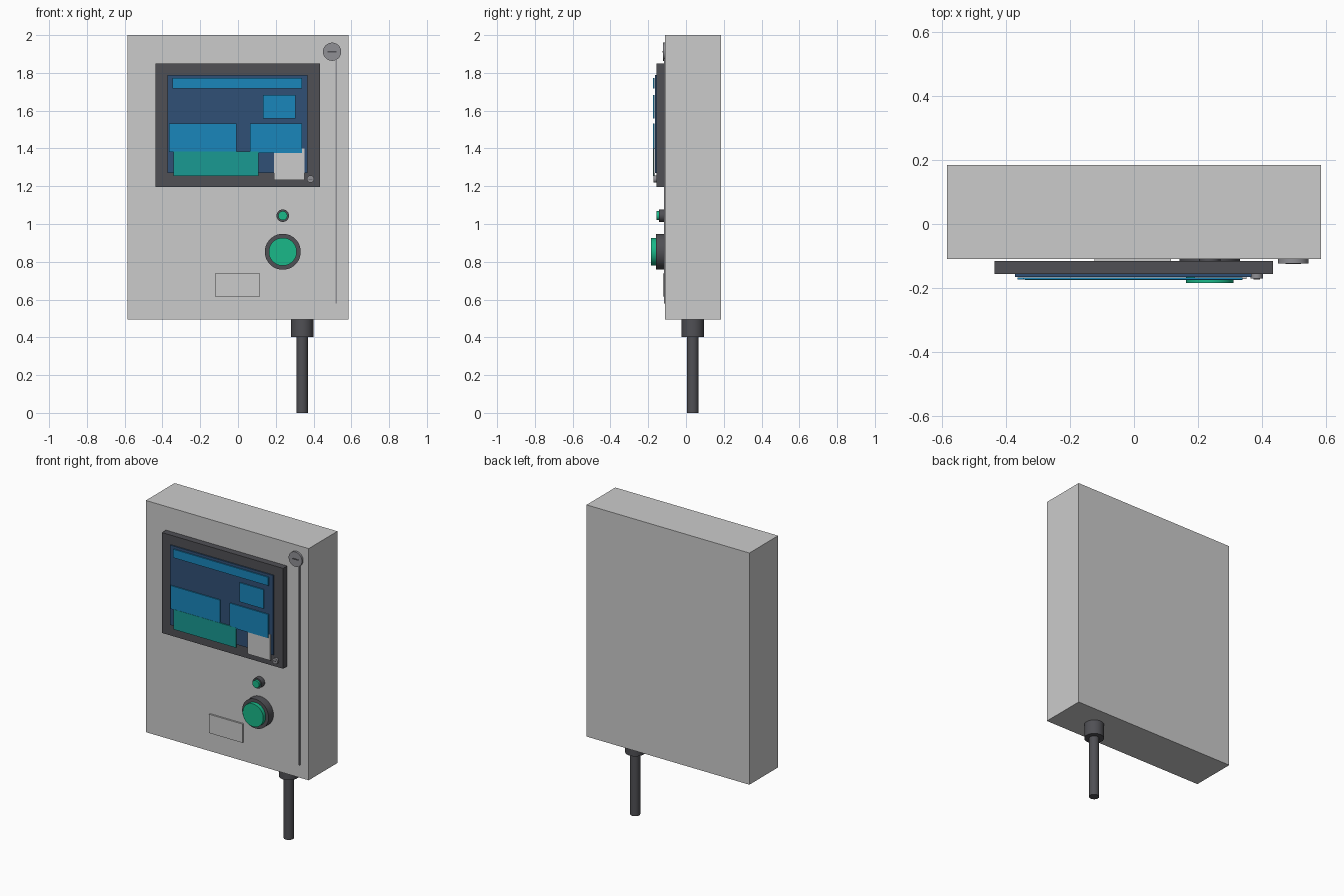
import bpy
import math

if "Cube" in bpy.data.objects:
    bpy.data.objects.remove(bpy.data.objects["Cube"])


def mat(name, r, g, b):
    m = bpy.data.materials.new(name)
    m.diffuse_color = (r, g, b, 1)
    m.use_nodes = True
    m.node_tree.nodes["Principled BSDF"].inputs["Base Color"].default_value = m.diffuse_color
    return m


LIGHT = mat("light_grey", 0.55, 0.55, 0.58)
WHITE = mat("off_white", 0.72, 0.73, 0.75)
MID = mat("mid_grey", 0.28, 0.28, 0.30)
DARK = mat("dark_grey", 0.08, 0.08, 0.09)
NAVY = mat("screen_navy", 0.03, 0.08, 0.18)
BLUE = mat("display_blue", 0.01, 0.24, 0.50)
TEAL = mat("display_teal", 0.01, 0.32, 0.29)
GREEN = mat("button_green", 0.01, 0.48, 0.25)


def box(name, x, y, z, m):
    """Box from (min, max) ranges."""
    bpy.ops.mesh.primitive_cube_add(
        size=1, location=[(a + b) / 2 for a, b in (x, y, z)])
    o = bpy.context.object
    o.name = name
    o.scale = [b - a for a, b in (x, y, z)]
    bpy.ops.object.transform_apply(location=False, rotation=False, scale=True)
    o.data.materials.append(m)
    return o


def disc(name, x, z, r, y, m, verts=48):
    """Cylinder facing the front, spanning the y range."""
    bpy.ops.mesh.primitive_cylinder_add(
        vertices=verts, radius=r, depth=y[1] - y[0],
        location=(x, (y[0] + y[1]) / 2, z), rotation=(math.pi / 2, 0, 0))
    finish(name, m)


def post(name, x, y, r, z, m):
    """Upright cylinder spanning the z range."""
    bpy.ops.mesh.primitive_cylinder_add(
        vertices=32, radius=r, depth=z[1] - z[0],
        location=(x, y, (z[0] + z[1]) / 2))
    finish(name, m)


def finish(name, m):
    o = bpy.context.object
    o.name = name
    o.data.materials.append(m)
    bpy.ops.object.shade_smooth_by_angle(angle=math.radians(30))


# Cabinet and door strip
box("cabinet", (-0.585, 0.585), (-0.110, 0.185), (0.495, 2.0), LIGHT)
box("door_seam", (0.517, 0.525), (-0.117, -0.108), (0.578, 1.88), MID)

# Display bezel and screen
box("display_bezel", (-0.437, 0.434), (-0.157, -0.115), (1.197, 1.849), DARK)
box("screen", (-0.372, 0.367), (-0.165, -0.156), (1.270, 1.788), NAVY)

# Blocks shown on the screen: name, x range, z range, front y, material
for name, x, z, front, m in (
    ("header_bar", (-0.346, 0.339), (1.717, 1.772), -0.174, BLUE),
    ("status_tile", (0.132, 0.304), (1.558, 1.682), -0.174, BLUE),
    ("left_tile", (-0.365, -0.008), (1.380, 1.531), -0.174, BLUE),
    ("right_tile", (0.063, 0.339), (1.377, 1.531), -0.175, BLUE),
    ("graph_tile", (-0.341, 0.108), (1.253, 1.383), -0.1755, TEAL),
    ("sticker", (0.190, 0.352), (1.234, 1.400), -0.172, WHITE),
):
    box(name, x, (front, front + 0.007), z, m)

# Slotted screws: bezel screw and door lock
for name, x, z, r, y in (
    ("bezel_screw", 0.384, 1.238, 0.019, (-0.171, -0.156)),
    ("door_lock", 0.498, 1.912, 0.048, (-0.123, -0.108)),
):
    disc(name, x, z, r, y, MID)
    box(name + "_slot", (x - r * 0.5, x + r * 0.5),
        (y[0] - 0.002, y[0] + 0.003), (z - r * 0.08, z + r * 0.08), DARK)

# Indicator lamp and push button
disc("lamp_ring", 0.237, 1.044, 0.033, (-0.143, -0.109), DARK)
disc("lamp_lens", 0.237, 1.044, 0.024, (-0.157, -0.142), GREEN)
disc("button_ring", 0.237, 0.853, 0.095, (-0.160, -0.109), DARK, 64)
disc("button_cap", 0.237, 0.853, 0.074, (-0.185, -0.159), GREEN, 64)

# Name plate
box("blank_plate", (-0.123, 0.116), (-0.121, -0.109), (0.617, 0.739), WHITE)

# Cable gland and cable
post("cable_gland", 0.340, 0.036, 0.059, (0.402, 0.497), DARK)
post("cable", 0.340, 0.036, 0.030, (0.0, 0.405), DARK)
